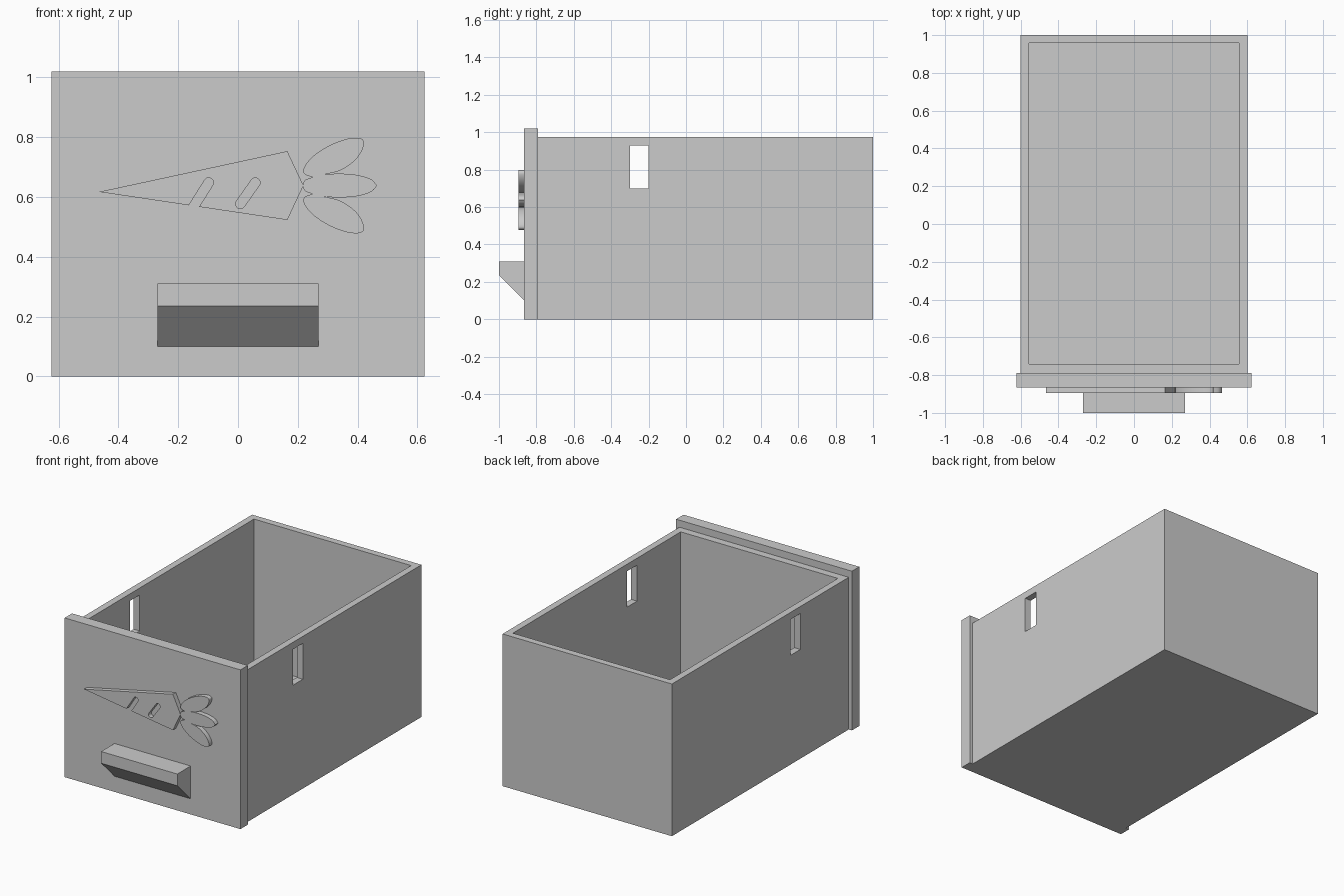
import bpy, bmesh, math
from mathutils import Vector

cube = bpy.data.objects.get("Cube")
if cube:
    bpy.data.objects.remove(cube, do_unlink=True)

grey = bpy.data.materials.new("plain grey")
grey.use_nodes = True
colour = (0.6, 0.6, 0.6, 1)
grey.diffuse_color = colour
grey.node_tree.nodes["Principled BSDF"].inputs["Base Color"].default_value = colour


def prism(name, outline, axis, start, end):
    """Extrude a closed outline along x (outline in y, z) or y (outline in x, z)."""
    bm = bmesh.new()
    place = (lambda a, b: (start, a, b)) if axis == "x" else (lambda a, b: (a, start, b))
    face = bm.faces.new([bm.verts.new(place(a, b)) for a, b in outline])
    moved = bmesh.ops.extrude_face_region(bm, geom=[face], use_keep_orig=True)["geom"]
    shift = Vector((end - start, 0, 0) if axis == "x" else (0, end - start, 0))
    bmesh.ops.translate(bm, vec=shift, verts=[v for v in moved if isinstance(v, bmesh.types.BMVert)])
    bmesh.ops.recalc_face_normals(bm, faces=bm.faces[:])
    mesh = bpy.data.meshes.new(name)
    bm.to_mesh(mesh)
    bm.free()
    mesh.materials.append(grey)
    obj = bpy.data.objects.new(name, mesh)
    bpy.context.collection.objects.link(obj)
    return obj


def block(name, x, y, z):
    return prism(name, [(x[0], z[0]), (x[1], z[0]), (x[1], z[1]), (x[0], z[1])], "y", *y)


def cut(obj, cutters):
    for cutter in cutters:
        cutter.hide_render = True
        mod = obj.modifiers.new("cut", "BOOLEAN")
        mod.operation, mod.solver, mod.object = "DIFFERENCE", "EXACT", cutter
    depsgraph = bpy.context.evaluated_depsgraph_get()
    result = bpy.data.meshes.new_from_object(obj.evaluated_get(depsgraph))
    obj.modifiers.clear()
    obj.data = result
    for cutter in cutters:
        bpy.data.objects.remove(cutter, do_unlink=True)


def smooth_path(points, steps=6):
    """Catmull-Rom curve through the points, without its last point."""
    pts = [Vector(p) for p in points]
    pts = [2 * pts[0] - pts[1]] + pts + [2 * pts[-1] - pts[-2]]
    path = []
    for a, b, c, d in zip(pts, pts[1:], pts[2:], pts[3:]):
        for i in range(steps):
            t = i / steps
            path.append(0.5 * (2 * b + (c - a) * t + (2 * a - 5 * b + 4 * c - d) * t**2
                               + (3 * b - a - 3 * c + d) * t**3))
    return path


def capsule(p, q, radius, steps=10):
    angle = math.atan2(q[1] - p[1], q[0] - p[0])
    outline = []
    for centre, first in ((q, angle - math.pi / 2), (p, angle + math.pi / 2)):
        for i in range(steps + 1):
            a = first + math.pi * i / steps
            outline.append((centre[0] + radius * math.cos(a), centre[1] + radius * math.sin(a)))
    return outline


# Open drawer box with a slot through both side walls
box = block("drawer_box", (-0.6, 0.6), (-0.79, 1.0), (0, 0.975))
cut(box, [block("cavity", (-0.557, 0.557), (-0.742, 0.957), (0.045, 1.2)),
          block("side_slots", (-0.8, 0.8), (-0.3, -0.2), (0.7, 0.93))])

# Front panel and wedge pull
block("front_panel", (-0.623, 0.623), (-0.865, -0.79), (0, 1.02))
prism("pull_handle", [(-0.865, 0.1), (-1.0, 0.235), (-1.0, 0.31), (-0.865, 0.31)], "x", -0.27, 0.27)

# Raised carrot root with two slanted grooves
root = prism("carrot_root", [(-0.465, 0.617), (0.165, 0.753), (0.219, 0.638), (0.165, 0.523)],
             "y", -0.895, -0.865)
cut(root, [prism("groove", capsule(p, q, 0.016), "y", -1, -0.8)
           for p, q in (((-0.157, 0.554), (-0.098, 0.648)), ((0.008, 0.577), (0.058, 0.648)))])

# Three carrot leaves as one outline, mirrored about the middle leaf
middle = 0.638
half = smooth_path([(0.217, middle), (0.224, 0.656), (0.25, 0.666)])
half += smooth_path([(0.25, 0.666), (0.222, 0.677), (0.222, 0.7), (0.25, 0.735), (0.3, 0.769),
                     (0.36, 0.793), (0.405, 0.797), (0.421, 0.783), (0.412, 0.75),
                     (0.385, 0.717), (0.34, 0.688), (0.288, 0.675)])
half += smooth_path([(0.288, 0.675), (0.34, 0.678), (0.4, 0.673), (0.445, 0.659), (0.465, middle)])
lower = [(x, 2 * middle - z) for x, z in reversed(half[1:])]
leaves = prism("carrot_leaves", [tuple(p) for p in half] + [(0.465, middle)] + lower,
               "y", -0.895, -0.865)
bpy.ops.object.select_all(action="DESELECT")
leaves.select_set(True)
bpy.context.view_layer.objects.active = leaves
bpy.ops.object.shade_smooth_by_angle(angle=math.radians(35))
